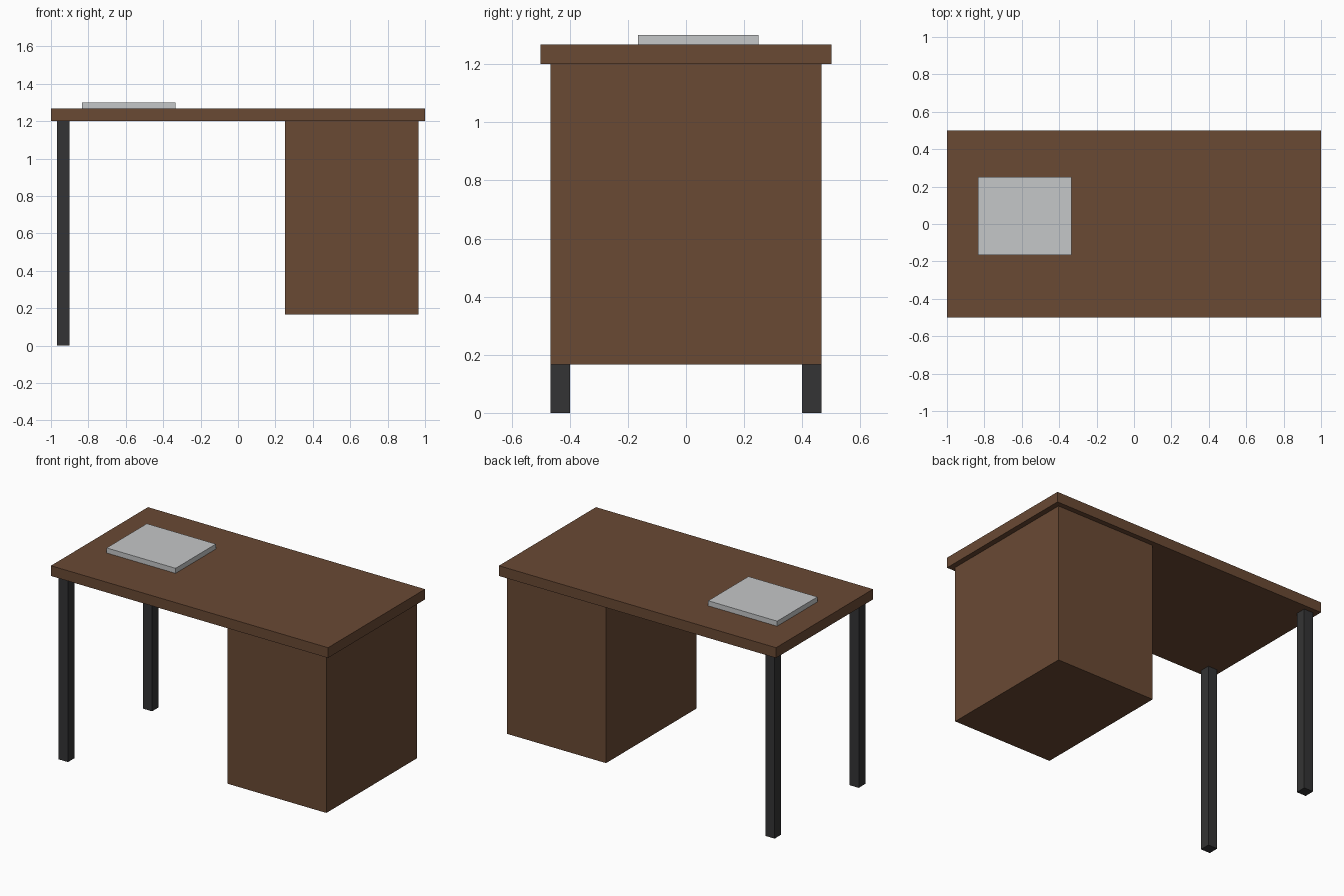
import bpy
from mathutils import Matrix, Vector
import bmesh

if "Cube" in bpy.data.objects:
    bpy.data.objects.remove(bpy.data.objects["Cube"])


def material(name, rgb):
    m = bpy.data.materials.new(name)
    m.diffuse_color = (*rgb, 1.0)
    m.use_nodes = True
    m.node_tree.nodes["Principled BSDF"].inputs["Base Color"].default_value = m.diffuse_color
    return m


def box(name, low, high, mat):
    """Axis-aligned box between two opposite corners."""
    low, high = Vector(low), Vector(high)
    bm = bmesh.new()
    bmesh.ops.create_cube(bm, size=1.0, matrix=Matrix.Translation((low + high) / 2)
                          @ Matrix.Diagonal((*(high - low), 1.0)))
    mesh = bpy.data.meshes.new(name)
    bm.to_mesh(mesh)
    bm.free()
    mesh.materials.append(mat)
    obj = bpy.data.objects.new(name, mesh)
    bpy.context.collection.objects.link(obj)
    return obj


wood = material("brown_wood", (0.144, 0.067, 0.034))
metal = material("dark_metal", (0.034, 0.034, 0.035))
silver = material("light_grey", (0.56, 0.57, 0.58))

# Desk top
box("desk_top", (-1, -0.5, 1.2), (1, 0.5, 1.267), wood)

# Hanging cabinet on the right
box("cabinet", (0.25, -0.467, 0.167), (0.965, 0.467, 1.2), wood)

# Two square legs on the left
for label, y in (("front_leg", -0.4335), ("back_leg", 0.4335)):
    box(label, (-0.967, y - 0.0335, 0), (-0.9, y + 0.0335, 1.2), metal)

# Thin flat slab lying on the desk
box("desk_pad", (-0.833, -0.165, 1.267), (-0.335, 0.25, 1.3), silver)
